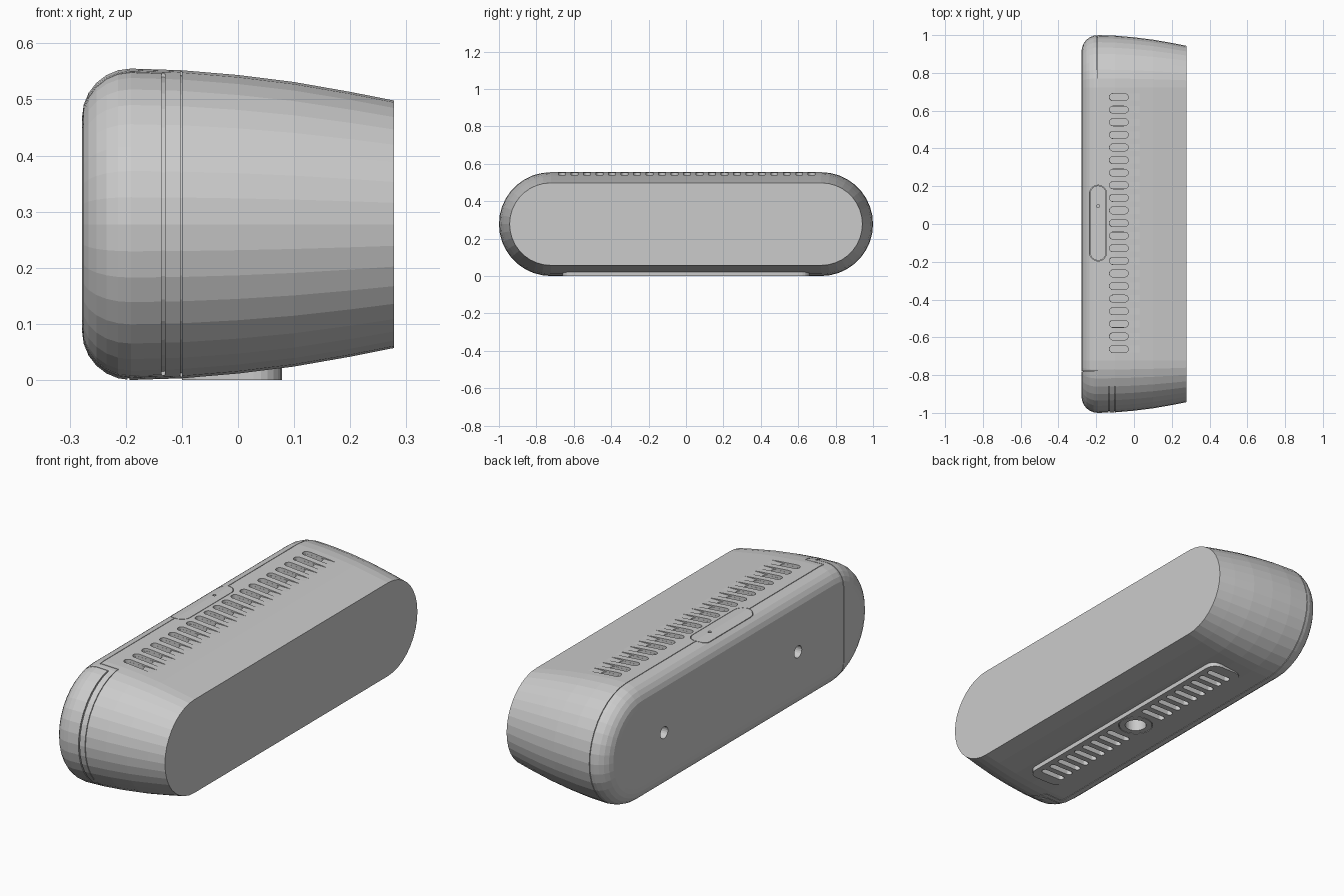
import bpy, bmesh, math
from mathutils import Matrix

if "Cube" in bpy.data.objects:
    bpy.data.objects.remove(bpy.data.objects["Cube"])

R, STRAIGHT = 0.2775, 0.7225      # end radius and half straight length
SEG = 18


def finish(bm, name):
    bmesh.ops.recalc_face_normals(bm, faces=bm.faces[:])
    me = bpy.data.meshes.new(name)
    bm.to_mesh(me)
    bm.free()
    ob = bpy.data.objects.new(name, me)
    bpy.context.collection.objects.link(ob)
    return ob


def skin(bm, loops, reverse=False):
    """Bridge equal-length point loops and cap both ends."""
    rows = [[bm.verts.new(p) for p in lp] for lp in loops]
    n = len(rows[0])
    for a, b in zip(rows, rows[1:]):
        for i in range(n):
            j = (i + 1) % n
            bm.faces.new((a[i], a[j], b[j], b[i]))
    bm.faces.new(rows[0][::-1])
    bm.faces.new(rows[-1])


def housing(name, inset=0.0):
    """Pill cross-section lofted along x with a rounded closed face."""
    prof = []
    for k in range(7):
        t = math.radians(15 * k)
        prof.append((-0.191 - 0.087 * math.cos(t), 0.087 * (1 - math.sin(t))))
    prof += [(-0.1, 0.003), (0.0, 0.0115), (0.1, 0.024), (0.2, 0.0415), (0.278, 0.057)]
    loops = []
    for x, d in prof:
        r = R - d - inset
        lp = []
        for side in (0, 1):
            for k in range(SEG + 1):
                a = -math.pi / 2 + math.pi * k / SEG + side * math.pi
                lp.append((x + (inset if x < -0.19 else 0),
                           (STRAIGHT if side == 0 else -STRAIGHT) + r * math.cos(a),
                           R + r * math.sin(a)))
        loops.append(lp)
    bm = bmesh.new()
    skin(bm, loops)
    return finish(bm, name)


def prism(bm, cx, cy, hx, hy, r, z0, z1, seg=6):
    """Vertical rounded-rectangle prism."""
    pts = []
    for q, (sx, sy) in enumerate(((1, 1), (-1, 1), (-1, -1), (1, -1))):
        for k in range(seg + 1):
            a = math.pi / 2 * (q + k / seg)
            pts.append((cx + sx * (hx - r) + r * math.cos(a),
                        cy + sy * (hy - r) + r * math.sin(a)))
    skin(bm, [[(x, y, z) for x, y in pts] for z in (z0, z1)])
    bmesh.ops.remove_doubles(bm, verts=bm.verts[:], dist=1e-6)


def prisms(name, items):
    bm = bmesh.new()
    for it in items:
        prism(bm, *it)
    return finish(bm, name)


def box(name, x0, x1, y0, y1):
    bm = bmesh.new()
    bmesh.ops.create_cube(bm, size=1, matrix=Matrix.Translation(((x0 + x1) / 2, (y0 + y1) / 2, R))
                          @ Matrix.Diagonal((x1 - x0, y1 - y0, 0.8, 1)))
    return finish(bm, name)


def boolean(ob, other, op='DIFFERENCE', keep=False):
    m = ob.modifiers.new("cut", 'BOOLEAN')
    m.operation, m.object, m.solver = op, other, 'EXACT'
    bpy.context.view_layer.objects.active = ob
    bpy.ops.object.modifier_apply(modifier=m.name)
    if not keep:
        bpy.data.objects.remove(other, do_unlink=True)


body = housing("housing")

# Control strip on top, following the housing surface
button = prisms("control_strip", [(-0.19, 0.005, 0.043, 0.198, 0.0429, 0.515, 0.6, 8)])
boolean(button, body, 'INTERSECT', keep=True)
boolean(button, prisms("pinhole", [(-0.19, 0.095, 0.008, 0.008, 0.0079, 0.53, 0.6, 4)]))

# Foot plate underneath
boolean(body, prisms("foot", [(-0.011, 0, 0.089, 0.66, 0.05, 0.0, 0.04, 6)]), 'UNION')

# Seams between front shell, back shell and end cap (shallow grooves)
core = housing("core", 0.007)
for x0, x1, y0, y1 in ((-0.1965, -0.1935, -0.75, 1.1),
                       (-0.1965, -0.0995, -0.7515, -0.7485),
                       (-0.1025, -0.0995, -1.1, -0.75),
                       (-0.136, -0.130, -1.1, -0.78),
                       (-0.4, -0.131, -0.7815, -0.7785)):
    seam = box("seam", x0, x1, y0, y1)
    boolean(seam, core, keep=True)
    boolean(body, seam)
bpy.data.objects.remove(core, do_unlink=True)

# Recess for the control strip
boolean(body, prisms("recess", [(-0.19, 0.005, 0.0455, 0.2005, 0.0454, 0.515, 0.6, 8)]))

# Top vents: shallow channel plus deeper slot
ys = [0.005 + 0.0667 * i for i in range(-10, 11)]
boolean(body, prisms("channels", [(-0.03, y, 0.1, 0.0185, 0.0184, 0.54, 0.6) for y in ys]))
boolean(body, prisms("slots", [(-0.08, y, 0.0495, 0.018, 0.0179, 0.50, 0.6) for y in ys]))

# Bottom vents, mounting hole and its ring
boolean(body, prisms("foot_slots", [(-0.01, s * (0.125 + 0.058 * i), 0.062, 0.015, 0.0149, -0.1, 0.045)
                                    for s in (-1, 1) for i in range(9)]))
ring = prisms("ring", [(-0.01, 0, 0.078, 0.078, 0.0779, -0.05, 0.006, 8)])
boolean(ring, prisms("ring_core", [(-0.01, 0, 0.075, 0.075, 0.0749, -0.1, 0.1, 8)]))
boolean(body, ring)
boolean(body, prisms("mount", [(-0.01, 0, 0.048, 0.048, 0.0479, -0.1, 0.08, 8)]))

# Two round holes in the closed face
bm = bmesh.new()
for y in (0.56, -0.44):
    bmesh.ops.create_cone(bm, cap_ends=True, segments=20, radius1=0.028, radius2=0.028, depth=0.14,
                          matrix=Matrix.Translation((-0.28, y, 0.28)) @ Matrix.Rotation(math.pi / 2, 4, 'Y'))
boolean(body, finish(bm, "face_holes"))
